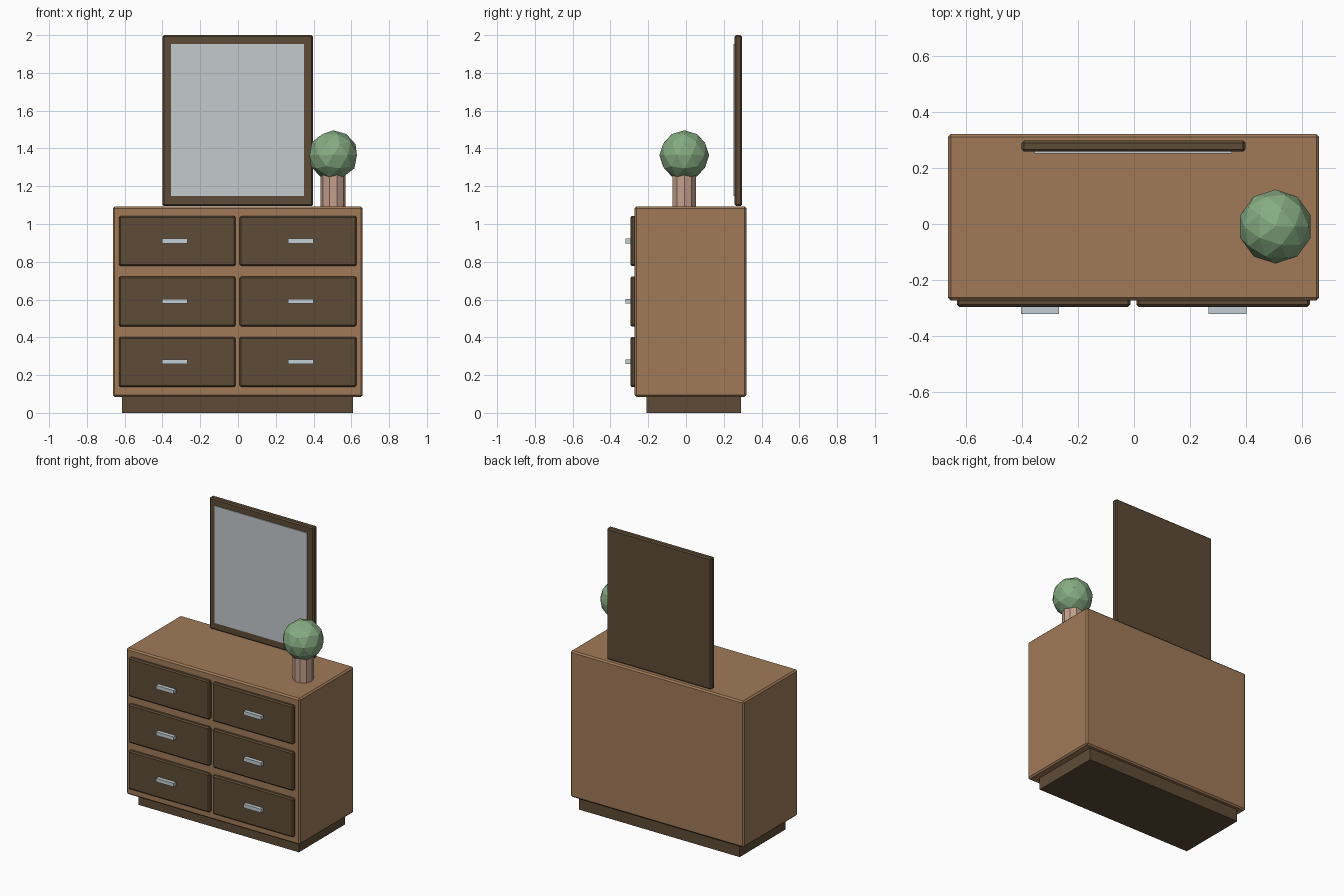
import bpy, bmesh, math
from mathutils import Matrix

if "Cube" in bpy.data.objects:
    bpy.data.objects.remove(bpy.data.objects["Cube"])


def material(name, r, g, b):
    m = bpy.data.materials.new(name)
    lin = [((c / 255 + 0.055) / 1.055) ** 2.4 for c in (r, g, b)]
    m.diffuse_color = (*lin, 1)
    m.use_nodes = True
    m.node_tree.nodes["Principled BSDF"].inputs["Base Color"].default_value = m.diffuse_color
    return m


WOOD = material("light wood", 160, 122, 88)
DARK = material("dark wood", 94, 75, 54)
GLASS = material("mirror glass", 196, 202, 205)
METAL = material("pale metal", 196, 207, 211)
CLAY = material("pink clay", 196, 160, 140)
LEAF = material("leaf green", 134, 172, 130)


def finish(bm, name, mat):
    me = bpy.data.meshes.new(name)
    bm.to_mesh(me)
    bm.free()
    me.materials.append(mat)
    ob = bpy.data.objects.new(name, me)
    bpy.context.collection.objects.link(ob)
    return ob


def box(name, mat, x, y, z, bevel=0.0):
    """Box from (min, max) ranges, with optional chamfered edges."""
    bm = bmesh.new()
    size = [r[1] - r[0] for r in (x, y, z)]
    mid = [(r[0] + r[1]) / 2 for r in (x, y, z)]
    bmesh.ops.create_cube(bm, size=1, matrix=Matrix.Translation(mid) @ Matrix.Diagonal((*size, 1)))
    if bevel:
        bmesh.ops.bevel(bm, geom=bm.edges[:], offset=bevel, segments=1,
                        profile=0.5, affect='EDGES')
    return finish(bm, name, mat)


# Carcass and recessed plinth
box("plinth", DARK, (-0.614, 0.61), (-0.208, 0.292), (0, 0.1))
box("carcass", WOOD, (-0.663, 0.66), (-0.272, 0.32), (0.085, 1.093), 0.01)

# Six drawer fronts with bar handles
for row in range(3):
    z = 0.27 + row * 0.32
    for side, x, hx in (("left", -0.322, -0.335), ("right", 0.318, 0.333)):
        box(f"drawer_{side}_{row}", DARK, (x - 0.309, x + 0.309),
            (-0.295, -0.255), (z - 0.133, z + 0.133), 0.008)
        box(f"handle_{side}_{row}", METAL, (hx - 0.067, hx + 0.067),
            (-0.32, -0.29), (z - 0.012, z + 0.013))

# Mirror
box("mirror_frame", DARK, (-0.4, 0.397), (0.258, 0.297), (1.095, 2.0), 0.008)
box("mirror_glass", GLASS, (-0.354, 0.35), (0.252, 0.262), (1.147, 1.954))

# Ten-sided pot
bm = bmesh.new()
bmesh.ops.create_cone(bm, cap_ends=True, segments=10, radius1=0.066, radius2=0.066, depth=0.17,
                      matrix=Matrix.Translation((0.504, -0.009, 1.175))
                      @ Matrix.Rotation(math.pi / 2, 4, 'Z'))
finish(bm, "plant_pot", CLAY)

# Faceted round bush
bm = bmesh.new()
bmesh.ops.create_icosphere(bm, subdivisions=2, radius=0.132,
                           matrix=Matrix.Translation((0.504, -0.009, 1.364)))
finish(bm, "plant_bush", LEAF)
